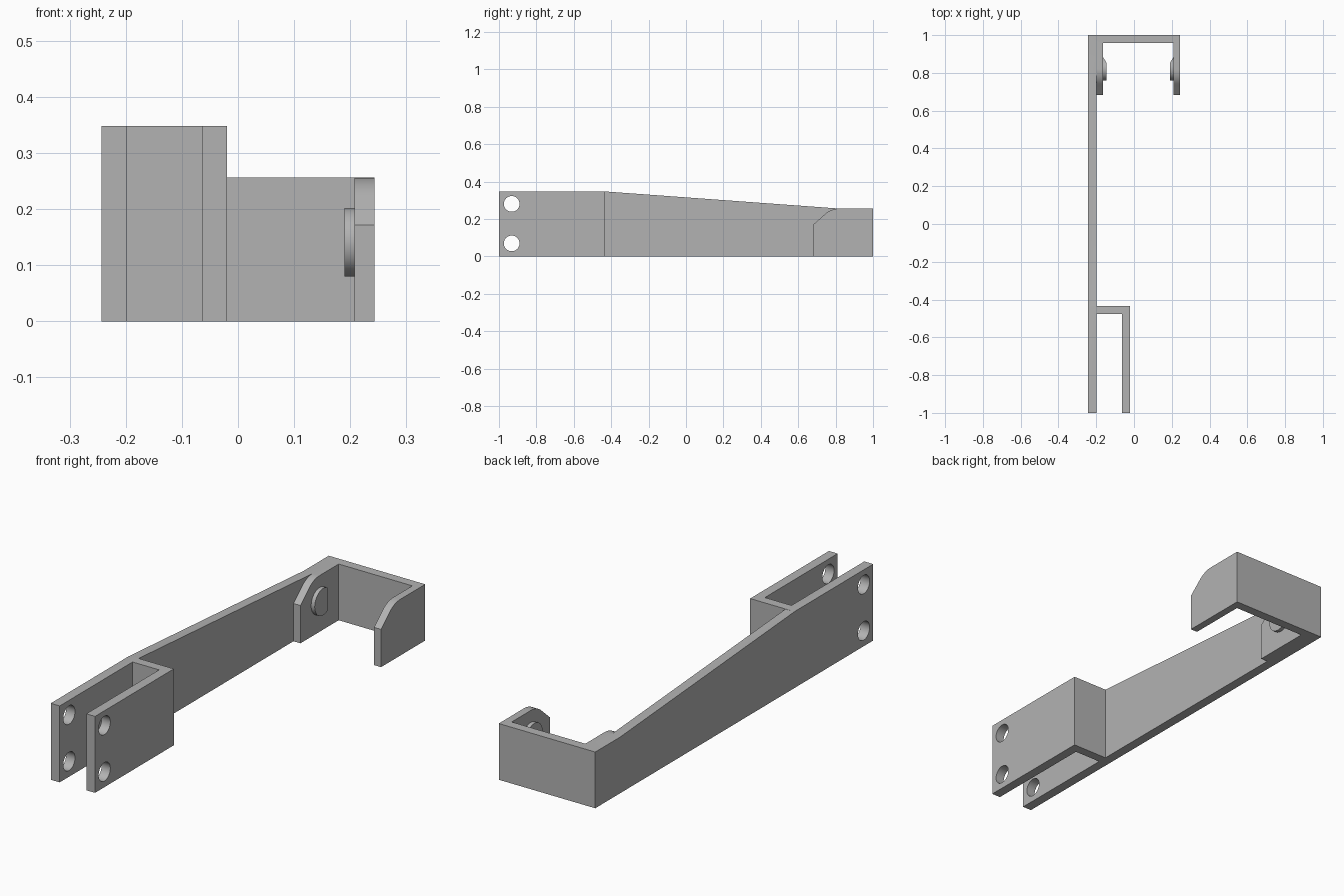
import bpy
import bmesh
from math import sin, cos, pi, radians

if "Cube" in bpy.data.objects:
    bpy.data.objects.remove(bpy.data.objects["Cube"])

HALF, WALL, CHEEK = 0.243, 0.045, 0.035
TALL, LOW = 0.348, 0.256
PIVOT = (0.82, 0.141)

grey = bpy.data.materials.new("plain grey")
grey.use_nodes = True
colour = (0.45, 0.45, 0.45, 1)
grey.diffuse_color = colour
grey.node_tree.nodes["Principled BSDF"].inputs["Base Color"].default_value = colour


def prism(name, outline, x0, x1, cut=None):
    """Extrude a (y, z) outline from x0 to x1, optionally sliced by a plane."""
    bm = bmesh.new()
    face = bm.faces.new([bm.verts.new((x0, y, z)) for y, z in outline])
    grown = bmesh.ops.extrude_face_region(bm, geom=[face])["geom"]
    moved = [g for g in grown if isinstance(g, bmesh.types.BMVert)]
    bmesh.ops.translate(bm, verts=moved, vec=(x1 - x0, 0, 0))
    if cut:
        bmesh.ops.bisect_plane(bm, geom=bm.verts[:] + bm.edges[:] + bm.faces[:],
                               plane_co=cut[0], plane_no=cut[1], clear_outer=True)
        bmesh.ops.holes_fill(bm, edges=[e for e in bm.edges if e.is_boundary])
    bmesh.ops.recalc_face_normals(bm, faces=bm.faces[:])
    mesh = bpy.data.meshes.new(name)
    bm.to_mesh(mesh)
    bm.free()
    mesh.materials.append(grey)
    obj = bpy.data.objects.new(name, mesh)
    bpy.context.collection.objects.link(obj)
    return obj


def rect(y0, y1, z1):
    return [(y0, 0), (y1, 0), (y1, z1), (y0, z1)]


def circle(y, z, r, n=48):
    return [(y + r * cos(2 * pi * i / n), z + r * sin(2 * pi * i / n)) for i in range(n)]


def combine(base, other, operation):
    """Apply a boolean and discard the helper."""
    mod = base.modifiers.new(operation, "BOOLEAN")
    mod.operation, mod.object, mod.solver = operation, other, "EXACT"
    bpy.context.view_layer.objects.active = base
    bpy.ops.object.modifier_apply(modifier=mod.name)
    bpy.data.objects.remove(other)


# Long tapered side arm
bracket = prism("bracket", [(-1, 0), (1, 0), (1, LOW), (PIVOT[0], LOW),
                            (-0.44, TALL), (-1, TALL)], -HALF, -HALF + WALL)

# Front fork: cross wall and second plate
fork_inner, fork_outer = -0.064, -0.02
combine(bracket, prism("fork_wall", rect(-0.476, -0.433, TALL),
                       -HALF + WALL / 2, fork_outer), "UNION")
combine(bracket, prism("fork_plate", rect(-1, -0.433, TALL),
                       fork_inner, fork_outer), "UNION")

# Rear wall and the two round-shouldered cheeks
combine(bracket, prism("rear_wall", rect(0.957, 1, LOW),
                       -HALF + WALL / 2, HALF), "UNION")
radius = LOW - PIVOT[1]
shoulder = [(PIVOT[0] + radius * cos(radians(a)), PIVOT[1] + radius * sin(radians(a)))
            for a in range(90, 136, 5)]
cheek = [(0.682, 0), (1, 0), (1, LOW)] + shoulder + [(0.682, 0.172)]
combine(bracket, prism("right_cheek", cheek, -HALF + WALL / 2,
                       -HALF + WALL + CHEEK), "UNION")
combine(bracket, prism("left_cheek", cheek, HALF - CHEEK, HALF), "UNION")

# Bolt holes through both fork plates
for z in (0.07, 0.281):
    combine(bracket, prism("bolt_cutter", circle(-0.932, z, 0.042), -0.4, 0.1),
            "DIFFERENCE")

# Merge coplanar faces left by the joins
bm = bmesh.new()
bm.from_mesh(bracket.data)
bmesh.ops.remove_doubles(bm, verts=bm.verts[:], dist=0.0001)
bmesh.ops.dissolve_limit(bm, angle_limit=radians(0.5), verts=bm.verts[:], edges=bm.edges[:])
bm.to_mesh(bracket.data)
bm.free()

# Pivot bosses with a sloped lead-in on the rear side
parts = [bracket]
for side, base, s in (("left", HALF - CHEEK, 1), ("right", -HALF + WALL + CHEEK, -1)):
    tip = base - s * 0.018
    parts.append(prism(side + "_boss", circle(*PIVOT, 0.061), base, tip,
                       ((tip, 0.853, 0), (-s * 0.029, 0.018, 0))))

# Smooth the holes, shoulders and bosses, keep the corners crisp
bpy.ops.object.select_all(action="DESELECT")
for obj in parts:
    obj.select_set(True)
bpy.context.view_layer.objects.active = bracket
bpy.ops.object.shade_smooth_by_angle(angle=radians(30))
